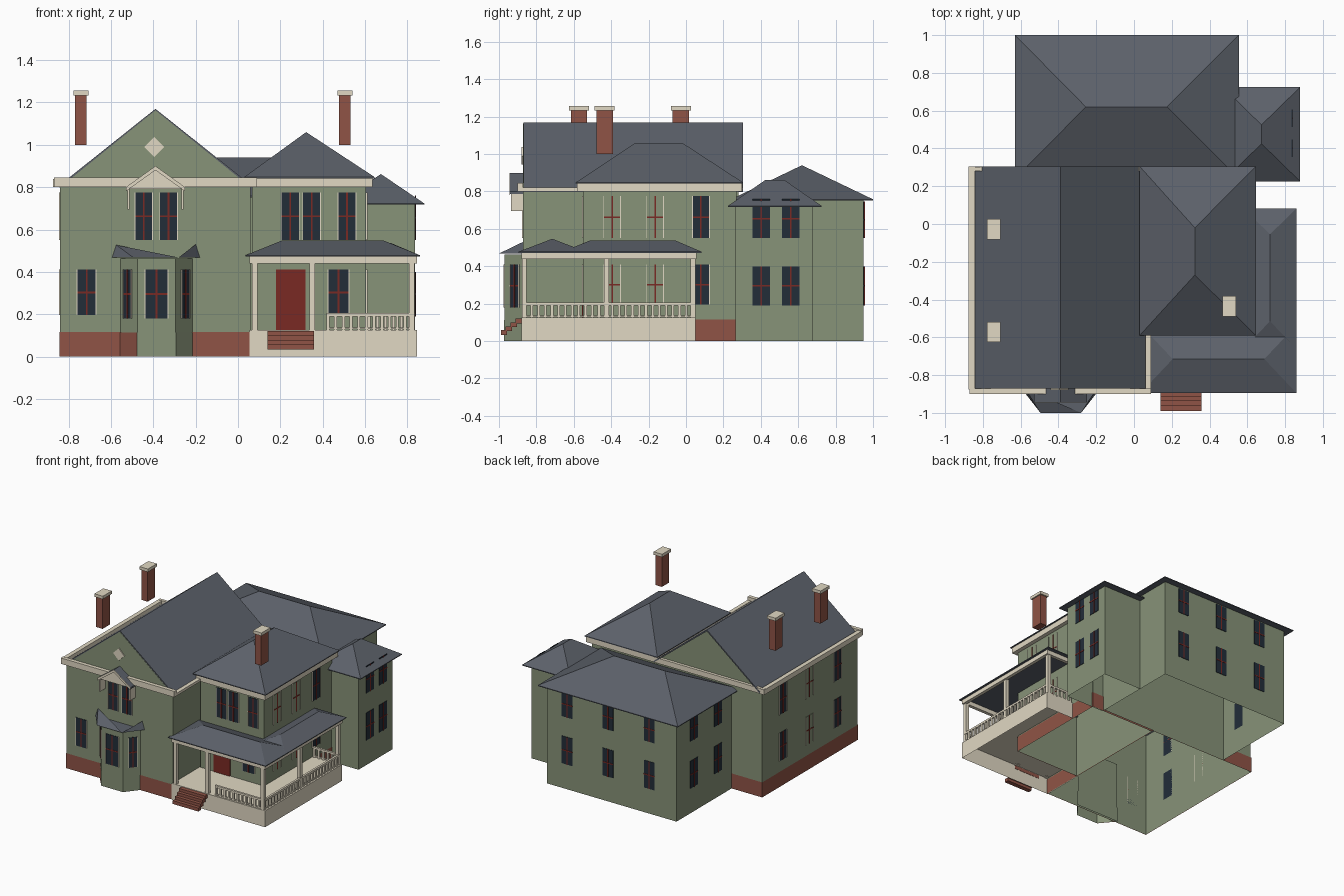
import bpy, bmesh, math
from mathutils import Matrix, Vector

cube = bpy.data.objects.get("Cube")
if cube:
    bpy.data.objects.remove(cube, do_unlink=True)


def material(name, *srgb):
    lin = [((c / 255 + 0.055) / 1.055) ** 2.4 for c in srgb] + [1]
    m = bpy.data.materials.new(name)
    m.use_nodes = True
    m.diffuse_color = lin
    m.node_tree.nodes["Principled BSDF"].inputs["Base Color"].default_value = lin
    return m


GREEN = material("sage_siding", 135, 147, 120)
ROOF = material("slate_roof", 92, 97, 106)
CREAM = material("cream_trim", 225, 216, 195)
BRICK = material("red_brick", 144, 84, 70)
GLASS = material("dark_glass", 34, 45, 57)
RED = material("red_sash", 122, 42, 36)
DOWN, UP = (0, 0, -1), (0, 0, 1)


def finish(name, bm, *mats):
    me = bpy.data.meshes.new(name)
    bm.to_mesh(me)
    bm.free()
    for m in mats:
        me.materials.append(m)
    ob = bpy.data.objects.new(name, me)
    bpy.context.collection.objects.link(ob)
    return ob


def hull(name, points, *mats, cut=()):
    """Convex solid around the points, left open towards the cut directions."""
    bm = bmesh.new()
    vs = [bm.verts.new(p) for p in points]
    bmesh.ops.convex_hull(bm, input=vs)
    bmesh.ops.dissolve_limit(bm, angle_limit=0.01, verts=bm.verts, edges=bm.edges)
    bmesh.ops.recalc_face_normals(bm, faces=bm.faces)
    gone = [f for f in bm.faces if any(f.normal.dot(Vector(d)) > 0.9 for d in cut)]
    bmesh.ops.delete(bm, geom=gone, context="FACES")
    return finish(name, bm, *mats)


def box(name, x, y, z, *mats, cut=()):
    return hull(name, [(a, b, c) for a in x for b in y for c in z], *mats, cut=cut)


def prism(name, outline, z, *mats, cut=()):
    """Plan outline raised between two heights."""
    return hull(name, [(a, b, c) for a, b in outline for c in z], *mats, cut=cut)


def profile(name, outline, y, *mats, cut=()):
    """Outline in x and z carried along y."""
    return hull(name, [(a, b, c) for a, c in outline for b in y], *mats, cut=cut)


def hip_roof(name, x, y, eave, rx, ry, top):
    pts = [(a, b, c) for a in x for b in y for c in (eave, eave + 0.006)]
    hull(name, pts + [(a, b, top) for a in rx for b in ry], ROOF)


def window(name, x, y, z, w, turn, pane=GLASS, framed=True):
    """Thin pane with a raised sash cross, facing -y before turning."""
    bm = bmesh.new()

    def plate(x0, x1, z0, z1, d, idx):
        size = Matrix.Diagonal((x1 - x0, d, z1 - z0, 1))
        mid = Matrix.Translation(((x0 + x1) / 2, -d / 2, (z0 + z1) / 2))
        r = bmesh.ops.create_cube(bm, size=1, matrix=mid @ size)
        for f in {f for v in r["verts"] for f in v.link_faces}:
            f.material_index = idx

    h = w / 2
    plate(-h, h, z[0], z[1], 0.003, 0)
    zm = (z[0] + z[1]) / 2
    plate(-0.004, 0.004, z[0], z[1], 0.006, 1)
    plate(-h, h, zm - 0.004, zm + 0.004, 0.005, 1)
    if framed:
        for s in (-h, h):
            plate(s - 0.002, s + 0.002, z[0], z[1], 0.006, 2)
    bm.transform(Matrix.Translation((x, y, 0)) @ Matrix.Rotation(math.radians(turn), 4, "Z"))
    finish(name, bm, pane, RED, CREAM)


LOW, HIGH = (0.195, 0.41), (0.55, 0.775)

# Main gabled block, its shell open below
profile("main_walls", [(-0.84, 0), (0.06, 0), (0.06, 0.8), (-0.39, 1.163), (-0.84, 0.8)],
        (-0.872, 0.28), GREEN, cut=[DOWN])
for side, name in ((-1, "right"), (1, "left")):
    e = -0.39 + side * 0.452
    profile("main_roof_" + name, [(-0.39, 1.17), (-0.39, 1.158), (e, 0.81), (e, 0.798)],
            (-0.87, 0.305), ROOF)
diamond = [(-0.442, 0.99), (-0.395, 1.037), (-0.348, 0.99), (-0.395, 0.943)]
profile("gable_diamond", diamond, (-0.879, -0.871), CREAM)

# Front wing and the two rear blocks
box("wing_walls", (0.066, 0.605), (-0.55, 0.27), (0, 0.81), GREEN, cut=[DOWN])
hip_roof("wing_roof", (0.03, 0.645), (-0.59, 0.305), 0.842, (0.322,), (-0.27, -0.02), 1.06)
box("rear_walls", (-0.585, 0.51), (0.286, 0.95), (0, 0.757), GREEN, cut=[DOWN])
hip_roof("rear_roof", (-0.63, 0.555), (0.24, 1.0), 0.752, (-0.255, 0.175), (0.62,), 0.94)
box("side_walls", (0.511, 0.835), (0.265, 0.675), (0, 0.722), GREEN, cut=[DOWN])
hip_roof("side_roof", (0.47, 0.88), (0.225, 0.725), 0.717, (0.675,), (0.425, 0.525), 0.862)

# Brick foundation bands around the shells
for name, x, y in (("main", (-0.844, 0.064), (-0.876, 0.284)),
                   ("wing", (0.062, 0.609), (-0.554, 0.274))):
    box(name + "_foundation", x, y, (0, 0.115), BRICK, cut=[DOWN, UP])

# Cornices
box("front_cornice", (-0.87, 0.09), (-0.9, -0.872), (0.8, 0.845), CREAM)
box("right_cornice", (-0.875, -0.842), (-0.875, 0.305), (0.8, 0.838), CREAM)
box("left_cornice", (0.06, 0.09), (-0.872, -0.582), (0.8, 0.82), CREAM)
box("rear_cornice", (-0.87, 0.06), (0.28, 0.302), (0.8, 0.84), CREAM)
box("wing_cornice", (0.05, 0.636), (-0.582, 0.3), (0.8, 0.842), CREAM)

# Bay window with its broken roof
bay = [(-0.565, -0.86), (-0.475, -0.97), (-0.295, -0.97), (-0.205, -0.86)]
prism("bay_walls", bay, (0, 0.464), GREEN, cut=[DOWN])
base = [(-0.57, -0.86), (-0.477, -0.973), (-0.293, -0.973), (-0.202, -0.86)]
ob = prism("bay_foundation", base, (0, 0.113), BRICK, GREEN, cut=[DOWN, UP])
for f in ob.data.polygons:
    f.material_index = int(f.normal.x > -0.3)
bm = bmesh.new()
wr, er, fr, fl, el, wl = [bm.verts.new(p) for p in (
    (-0.575, -0.872, 0.527), (-0.595, -0.872, 0.468), (-0.495, -1.0, 0.468),
    (-0.28, -1.0, 0.468), (-0.18, -0.872, 0.468), (-0.2, -0.872, 0.53))]
for face in ((wr, er, fr), (wr, fr, fl), (wl, fl, el), (er, fr, fl, el)):
    bm.faces.new(face)
finish("bay_roof", bm, ROOF)
window("bay_window_front", -0.385, -0.97, (0.18, 0.41), 0.11, 0)
window("bay_window_right", -0.52, -0.915, (0.18, 0.41), 0.06, -50.7)
window("bay_window_left", -0.25, -0.915, (0.18, 0.41), 0.06, 50.7)

# Small gabled canopy on brackets
profile("canopy_gable", [(-0.515, 0.792), (-0.265, 0.792), (-0.39, 0.885)], (-0.935, -0.87), CREAM)
for s, name in ((-1, "right"), (1, "left")):
    e = -0.39 + s * 0.14
    profile("canopy_roof_" + name, [(-0.39, 0.9), (-0.39, 0.887), (e, 0.8), (e, 0.787)],
            (-0.942, -0.87), ROOF)
    profile("canopy_barge_" + name, [(-0.39, 0.9), (-0.39, 0.88), (e, 0.8), (e, 0.78)],
            (-0.945, -0.942), CREAM)
    b = -0.39 + s * 0.128
    box("canopy_bracket_" + name, (b - 0.005, b + 0.005), (-0.935, -0.87), (0.695, 0.795), CREAM)

# Porch floor, beams and posts
box("porch_floor_front", (0.055, 0.845), (-0.88, -0.55), (0, 0.125), CREAM,
    cut=[DOWN, (0, 1, 0)])
box("porch_floor_side", (0.605, 0.845), (-0.55, 0.052), (0, 0.125), CREAM,
    cut=[DOWN, (-1, 0, 0), (0, -1, 0)])
beams = {"front": ((0.055, 0.845), (-0.88, -0.855)), "side": ((0.82, 0.845), (-0.88, 0.055)),
         "end": ((0.055, 0.08), (-0.88, -0.57)), "rear": ((0.605, 0.845), (0.03, 0.055))}
for name, (x, y) in beams.items():
    box("porch_beam_" + name, x, y, (0.44, 0.476), CREAM)
for i, (x, y) in enumerate(((0.08, -0.865), (0.35, -0.865), (0.82, -0.865),
                            (0.82, -0.425), (0.82, 0.037))):
    box(f"porch_post_{i + 1}", (x - 0.013, x + 0.013), (y - 0.013, y + 0.013), (0.12, 0.445), CREAM)
hip_roof("porch_roof_front", (0.035, 0.86), (-0.895, -0.535), 0.472, (0.205, 0.69), (-0.715,), 0.547)
hip_roof("porch_roof_side", (0.58, 0.86), (-0.66, 0.083), 0.472, (0.72,), (-0.515, -0.055), 0.537)


def railing(name, start, end):
    a, b = Vector(start), Vector(end)
    n = round((b - a).length / 0.036)
    bars = [(a, b, 0.008, 0.19, 0.205), (a, b, 0.006, 0.13, 0.138)]
    bars += [(p, p, 0.007, 0.125, 0.195) for p in (a.lerp(b, i / n) for i in range(n + 1))]
    for i, (p, q, r, z0, z1) in enumerate(bars):
        part = "rail" if i < 2 else "baluster"
        box(f"{name}_{part}_{i + 1}", (p.x - r, q.x + r), (p.y - r, q.y + r), (z0, z1), CREAM)


railing("front_railing", (0.425, -0.868), (0.825, -0.868))
railing("side_railing", (0.828, -0.86), (0.828, 0.037))
railing("rear_railing", (0.62, 0.04), (0.81, 0.04))

# Steps
for i in range(4):
    y, z = -0.99 + i * 0.026, 0.058 + i * 0.021
    box(f"step_{i + 1}", (0.14, 0.358), (y, y + 0.034), (z - 0.026, z), BRICK)

# Door
box("front_door", (0.18, 0.32), (-0.556, -0.55), (0.125, 0.41), RED)

# Front windows
window("front_window_low", -0.715, -0.872, LOW, 0.09, 0)
window("porch_window", 0.475, -0.55, LOW, 0.1, 0)
for x in (-0.445, -0.328):
    window("canopy_window", x, -0.872, HIGH, 0.083, 0)
for x in (0.247, 0.348, 0.515):
    window("wing_window", x, -0.55, HIGH, 0.085, 0)

# Side and rear windows, in two rows
for z in (LOW, HIGH):
    for y, pane in ((-0.395, GREEN), (-0.165, GREEN), (0.08, GLASS)):
        window("wing_side_window", 0.605, y, z, 0.09, 90, pane)
    for y, pane in ((0.03, GLASS), (-0.29, GREEN), (-0.63, GLASS)):
        window("main_side_window", -0.84, y, z, 0.09, -90, pane)
for z in ((0.19, 0.4), (0.55, 0.745)):
    for x in (0.34, -0.005, -0.355):
        window("rear_window", x, 0.95, z, 0.09, 180, framed=False)
    for y in (0.45, 0.74):
        window("rear_side_window", -0.585, y, z, 0.09, -90, framed=False)
for z in ((0.19, 0.4), (0.55, 0.76)):
    for y in (0.402, 0.56):
        window("side_block_window", 0.835, y, z, 0.092, 90, framed=False)

# Chimneys
for i, (x, y) in enumerate(((-0.742, -0.027), (-0.742, -0.572), (0.505, -0.435))):
    box(f"chimney_{i + 1}", (x - 0.027, x + 0.027), (y - 0.044, y + 0.044), (1.0, 1.235), BRICK)
    box(f"chimney_cap_{i + 1}", (x - 0.036, x + 0.036), (y - 0.054, y + 0.054), (1.233, 1.256), CREAM)
